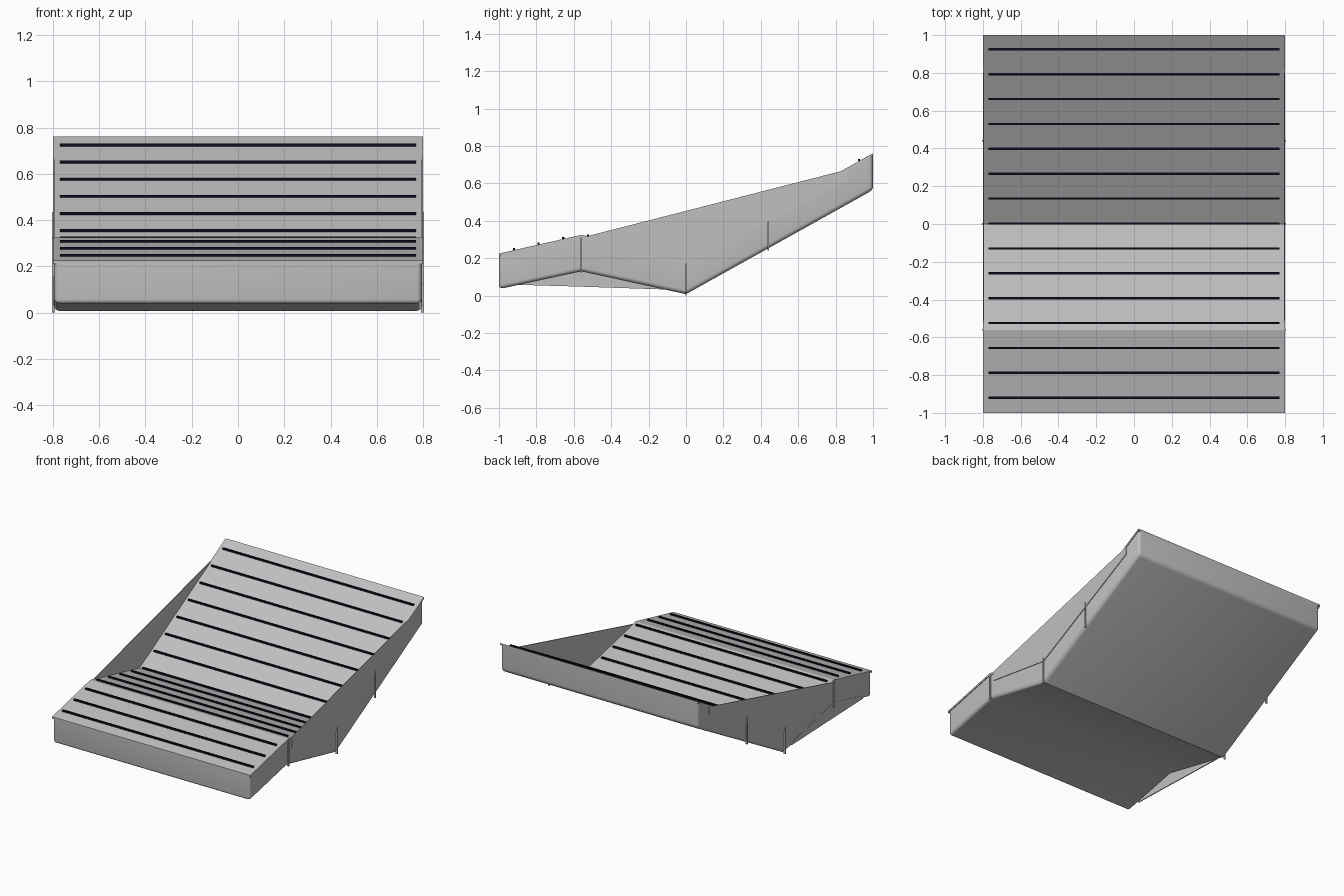
import bpy, bmesh, math

cube = bpy.data.objects.get("Cube")
if cube:
    bpy.data.objects.remove(cube, do_unlink=True)


def make_material(name, rgb):
    mat = bpy.data.materials.new(name)
    mat.use_nodes = True
    mat.diffuse_color = (*rgb, 1)
    mat.node_tree.nodes["Principled BSDF"].inputs["Base Color"].default_value = (*rgb, 1)
    return mat


grey = make_material("light grey", (0.53, 0.53, 0.53))
black = make_material("stripe black", (0.006, 0.003, 0.012))

# Side outline of the deck (y, z), front to back
TOP = [(-1, 0.225), (-0.56, 0.325), (0, 0.20), (1, 0.762)]
BOTTOM = [(-1, 0.035), (-0.56, 0.13), (0, 0.008), (1, 0.565)]


def height(y):
    for (y0, z0), (y1, z1) in zip(TOP, TOP[1:]):
        if y <= y1:
            return z0 + (z1 - z0) * (y - y0) / (y1 - y0)


def strip_solid(name, upper, lower, x0, x1, mat, bevel=0):
    """Solid between two matching (y, z) paths, spanning x0 to x1."""
    bm = bmesh.new()
    grid = [[[bm.verts.new((x, y, z)) for y, z in path] for path in (upper, lower)]
            for x in (x0, x1)]
    (ul, ll), (ur, lr) = grid
    n = len(upper)
    for i in range(n - 1):
        j = i + 1
        for quad in ((ul[i], ur[i], ur[j], ul[j]), (ll[i], ll[j], lr[j], lr[i]),
                     (ul[i], ul[j], ll[j], ll[i]), (ur[i], lr[i], lr[j], ur[j])):
            bm.faces.new(quad)
    for i in (0, n - 1):
        bm.faces.new((ul[i], ll[i], lr[i], ur[i]))
    bmesh.ops.recalc_face_normals(bm, faces=bm.faces)
    if bevel:
        # Round the underside rim and the four upright corners
        low = set(ll + lr)
        ends = {ul[0], ul[-1], ur[0], ur[-1]}
        edges = [e for e in bm.edges
                 if (e.verts[0] in low or e.verts[1] in low)
                 and e.calc_face_angle(0) > 1.0
                 and (set(e.verts) <= low or set(e.verts) & ends)]
        bmesh.ops.bevel(bm, geom=edges, offset=bevel, segments=4, profile=0.5,
                        affect='EDGES', clamp_overlap=True)
    mesh = bpy.data.meshes.new(name)
    bm.to_mesh(mesh)
    bm.free()
    mesh.materials.append(mat)
    obj = bpy.data.objects.new(name, mesh)
    bpy.context.collection.objects.link(obj)
    if bevel:
        bpy.ops.object.select_all(action='DESELECT')
        obj.select_set(True)
        bpy.context.view_layer.objects.active = obj
        bpy.ops.object.shade_smooth_by_angle(angle=math.radians(30))
    return obj


def drop(path, d):
    return [(y, z - d) for y, z in path]


# Body with rounded underside, and the slightly wider deck plate
strip_solid("body", drop(TOP, 0.012), BOTTOM, -0.795, 0.795, grey, 0.022)
strip_solid("deck_plate", TOP, drop(TOP, 0.014), -0.8, 0.8, grey)

for side, label in ((1, "left"), (-1, "right")):
    # Side panel bridging the dip in the deck
    strip_solid(label + "_side_panel", [(-0.52, 0.32), (0, 0.453), (0.87, 0.676)],
                [(-0.52, 0.25), (0, 0.17), (0.87, 0.62)],
                side * 0.794, side * 0.8, grey)
    # Upright ribs
    for k, (y, z0, z1) in enumerate([(-0.56, 0.125, 0.32), (0, 0.0, 0.195), (0.44, 0.24, 0.435)]):
        strip_solid(f"{label}_rib_{k + 1}", [(y - 0.004, z1), (y + 0.004, z1)],
                    [(y - 0.004, z0), (y + 0.004, z0)], side * 0.79, side * 0.804, grey)

# Panel closing the hollow under the right side
strip_solid("right_lower_panel", [(-0.9, 0.08), (-0.56, 0.16), (-0.08, 0.05)],
            [(-0.9, 0.058), (-0.56, 0.048), (-0.08, 0.032)], -0.797, -0.79, grey)

# Dark stripes across the deck
for k in range(15):
    y = -0.92 + k * 0.1318
    z = height(y)
    ys = (y - 0.006, y + 0.006)
    strip_solid(f"stripe_{k + 1}", [(v, z + 0.011) for v in ys], [(v, z + 0.002 - 0.003) for v in ys],
                -0.77, 0.77, black)
